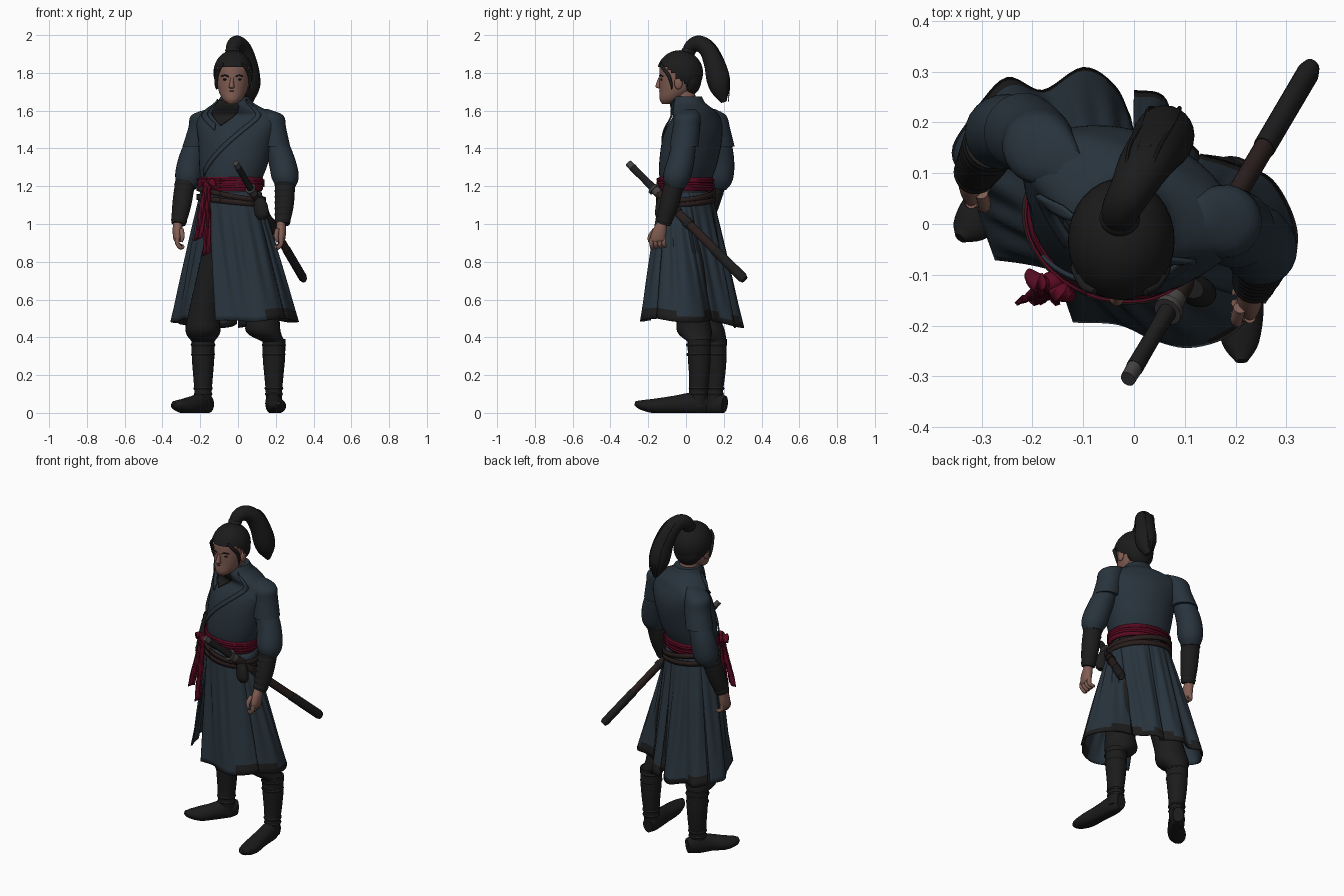
import bpy, bmesh
from math import sin, cos, pi, radians
from mathutils import Vector

old = bpy.data.objects.get("Cube")
if old:
    bpy.data.objects.remove(old, do_unlink=True)


def material(name, r, g, b):
    m = bpy.data.materials.new(name)
    m.use_nodes = True
    m.diffuse_color = (r, g, b, 1)
    node = m.node_tree.nodes["Principled BSDF"]
    node.inputs["Base Color"].default_value = (r, g, b, 1)
    node.inputs["Roughness"].default_value = 0.9
    return m


BLUE = material("blue_cloth", .021, .033, .045)
DARK = material("dark_cloth", .012, .012, .012)
BOOT = material("boot_leather", .011, .011, .011)
HAIR = material("black_hair", .011, .011, .011)
RED = material("red_sash", .10, .003, .015)
SKIN = material("skin", .22, .11, .085)
BROWN = material("brown_leather", .022, .013, .012)
METAL = material("dull_metal", .06, .053, .053)

YAW = radians(-22)   # the body is turned towards its right


def finish(name, bm, *mats, angle=40):
    bmesh.ops.recalc_face_normals(bm, faces=bm.faces[:])
    mesh = bpy.data.meshes.new(name)
    for f in bm.faces:
        f.smooth = True
    bm.to_mesh(mesh)
    bm.free()
    mesh.set_sharp_from_angle(angle=radians(angle))
    for m in mats:
        mesh.materials.append(m)
    ob = bpy.data.objects.new(name, mesh)
    bpy.context.scene.collection.objects.link(ob)
    return ob


def smooth(points, steps=4):
    """Catmull-Rom resampling of x, y, z, width, depth stations."""
    pts = [Vector(p if len(p) == 5 else (*p, p[-1])) for p in points]
    pts = [pts[0] * 2 - pts[1]] + pts + [pts[-1] * 2 - pts[-2]]
    out = []
    for a, b, c, d in zip(pts, pts[1:], pts[2:], pts[3:]):
        for i in range(steps):
            t = i / steps
            out.append(b + (c - a) * (t / 2) + (a * 2 - b * 5 + c * 4 - d) * (t * t / 2)
                       + (b * 3 - a - c * 3 + d) * (t ** 3 / 2))
    return out + [pts[-2]]


def loft(name, points, mat, yaw=None, sides=24, steps=4, floor=False):
    """Elliptical rings along a path: level if yaw is given, else square to the path."""
    st = smooth(points, steps)
    bm = bmesh.new()
    rings = []
    for i, s in enumerate(st):
        if yaw is None:
            tan = (st[min(i + 1, len(st) - 1)].to_3d() - st[max(i - 1, 0)].to_3d()).normalized()
            u = Vector((1, 0, 0))
            u = (u - tan * u.dot(tan)).normalized()
            w = tan.cross(u)
        else:
            u, w = Vector((cos(yaw), sin(yaw), 0)), Vector((-sin(yaw), cos(yaw), 0))
        ring = []
        for k in range(sides):
            a = 2 * pi * k / sides
            co = s.to_3d() + u * (cos(a) * max(s[3], .002)) + w * (sin(a) * max(s[4], .002))
            if floor:
                co.z = max(co.z, 0)
            ring.append(bm.verts.new(co))
        rings.append(ring)
    for p, q in zip(rings, rings[1:]):
        for k in range(sides):
            n = (k + 1) % sides
            bm.faces.new((p[k], p[n], q[n], q[k]))
    bm.faces.new(rings[0])
    bm.faces.new(rings[-1])
    return finish(name, bm, mat)


def sheet(name, f, nu, nv, *mats, thick=.008, trim=None):
    """Cloth sheet from f(u, v); trim(u, v) picks faces of the second colour."""
    bm = bmesh.new()
    vs = [[bm.verts.new(f(i / nu, j / nv)) for j in range(nv + 1)] for i in range(nu + 1)]
    for i in range(nu):
        for j in range(nv):
            face = bm.faces.new((vs[i][j], vs[i + 1][j], vs[i + 1][j + 1], vs[i][j + 1]))
            if trim and trim((i + .5) / nu, (j + .5) / nv):
                face.material_index = 1
    ob = finish(name, bm, *mats)
    mod = ob.modifiers.new("thickness", "SOLIDIFY")
    mod.thickness, mod.offset = thick, 0
    return ob


def ball(name, centre, radii, mat, cut=None):
    bm = bmesh.new()
    bmesh.ops.create_uvsphere(bm, u_segments=32, v_segments=24, radius=1)
    for v in bm.verts:
        v.co = Vector(c + r * p for c, r, p in zip(centre, radii, v.co))
    if cut:
        gone = [f for f in bm.faces if cut(f.calc_center_median())]
        bmesh.ops.delete(bm, geom=gone, context="FACES")
    return finish(name, bm, mat)


def around(cx, cy, rx, ry, theta, z):
    """Point on a turned ellipse; theta is 0 at the front and grows to the left."""
    x, y = rx * sin(theta), -ry * cos(theta)
    return Vector((cx + x * cos(YAW) - y * sin(YAW), cy + x * sin(YAW) + y * cos(YAW), z))


# Torso
TORSO = [(-.038, 0, 1.13, .16, .125), (-.038, -.003, 1.22, .165, .13),
         (-.025, .01, 1.31, .185, .147), (-.012, .03, 1.43, .205, .15),
         (-.007, .045, 1.51, .222, .133), (-.007, .055, 1.57, .222, .1),
         (-.01, .038, 1.605, .165, .1), (-.015, .012, 1.64, .1, .09), (-.018, .008, 1.675, .075, .075)]
loft("tunic_body", TORSO, BLUE, YAW, 40)
BODY = smooth(TORSO)


def on_body(deg, z, off):
    for p, q in zip(BODY, BODY[1:]):
        if p.z <= z <= q.z:
            break
    s = p.lerp(q, (z - p.z) / (q.z - p.z))
    return around(s.x, s.y, s[3] + off, s[4] + off, radians(deg), z)


# Crossed collar over a dark undershirt
def undershirt(u, v):
    return on_body(-10 - 42 * v * (1 - u) + 45 * v * u, 1.52 + .135 * v, .004)


sheet("undershirt", undershirt, 10, 10, DARK, thick=.005)
sheet("left_lapel", lambda u, v: on_body(62 - 100 * u, 1.66 - .37 * u - .035 * v, .008), 24, 3, BLUE)
sheet("right_lapel", lambda u, v: on_body(-70 + 52 * u, 1.66 - .13 * u - .035 * v, .006), 14, 3, BLUE)


# Skirt panels hang from the waist to an uneven, worn hem
def skirt_panel(name, waist, hem, worn):
    line = smooth([(*p, 0) for p in hem], 6)
    n = len(line) - 1

    def point(u, v):
        th = radians(waist[0] + (waist[1] - waist[0]) * u)
        top = around(-.038, 0, .163, .128, th, 1.17)
        out = around(0, 0, 1, 1, th, 0) * (.006 * sin(u * n) * sin(pi * v))
        return top.lerp(line[round(u * n)].to_3d(), v) + out

    sheet(name, point, n, 24, BLUE, DARK,
          trim=lambda u, v: v > .935 - .035 * sin(u * 8 + 1) and u > worn)


skirt_panel("skirt_front_panel", (-30, 70),
            [(-.12, -.19, .49), (-.03, -.195, .49), (.04, -.225, .485), (.11, -.24, .485),
             (.19, -.215, .495), (.25, -.15, .5)], .7)
skirt_panel("skirt_left_panel", (68, 125),
            [(.255, -.155, .5), (.31, -.07, .485), (.315, 0, .48), (.27, .085, .48),
             (.2, .115, .49), (.13, .135, .49)], 0)
skirt_panel("skirt_back_panel", (123, 182),
            [(.125, .14, .485), (.08, .19, .475), (.055, .25, .46), (0, .26, .45)], 0)
skirt_panel("skirt_right_back_panel", (180, 252),
            [(-.01, .21, .47), (-.04, .27, .455), (-.1, .305, .45), (-.18, .26, .46),
             (-.25, .285, .46), (-.31, .225, .47)], 0)
skirt_panel("skirt_right_panel", (250, 345),
            [(-.315, .215, .475), (-.355, .14, .48), (-.315, .06, .485), (-.295, 0, .495), (-.27, -.07, .5)], 2)

# Sash, belts, bow and tails
loft("sash", [(-.038, -.002, 1.175, .168, .134), (-.038, -.002, 1.19, .175, .14),
              (-.038, -.002, 1.235, .177, .142), (-.038, -.002, 1.25, .168, .136)], RED, YAW, 40)
for i in range(3):
    sheet("sash_fold", lambda u, v: around(-.038, -.002, .18, .146, 2 * pi * u,
          1.19 + .018 * i + .012 * v + .006 * sin(2 * pi * u + i)), 40, 1, RED, thick=.005)
for name, z, slant in (("upper_belt", 1.145, .035), ("lower_belt", 1.11, .02)):
    sheet(name, lambda u, v: around(-.037, 0, .184, .149, 2 * pi * u,
          z - slant * sin(2 * pi * u) + .028 * v), 40, 1, BROWN, thick=.009)
ball("bow_knot", (-.16, -.115, 1.21), (.026, .022, .028), RED)
for s in (-1, 1):
    loft("bow_loop", [(-.16, -.115, 1.21, .012, .01), (-.165 + .022 * s, -.125 - .01 * s, 1.225, .022, .016),
                      (-.165 + .042 * s, -.12 - .02 * s, 1.20, .01, .014)], RED)


def tail(name, x, length, width, drift):
    sheet(name, lambda u, v: (x + drift * v + width * (u - .5) * (.6 + .4 * v),
                              -.125 - .025 * v + .008 * sin(u * 7 + v * 5),
                              1.20 - length * v + .02 * v * u), 6, 14, RED)


tail("long_tail", -.158, .37, .04, -.008)
tail("short_tail", -.17, .29, .045, -.04)


# Arms: cap sleeve, full sleeve, wrapped bracer and hand
def arm(side, cap, sleeve, bracer, hand):
    loft(side + "_cap_sleeve", cap, BLUE, YAW)
    loft(side + "_sleeve", sleeve, BLUE)
    loft(side + "_bracer", bracer, DARK)
    top, end = Vector(bracer[0]), Vector(bracer[-1])
    for i in range(7):
        c = top.lerp(end, .08 + i * .14)
        d = (end - top) * .045
        wrap = Vector((0, 0, 0, .004))
        loft(side + "_bracer_wrap", [c - d, c + wrap, c + d], DARK, steps=2)
    x, y, z = hand
    loft(side + "_palm", [(x, y + .02, z + .075, .024, .026), (x, y + .005, z + .03, .026, .037),
                          (x, y - .005, z - .01, .022, .04), (x, y - .005, z - .025, .014, .034)], SKIN)
    inward = -.02 if x > 0 else .02
    for i in range(4):
        fy = y - .038 + .022 * i
        loft(side + "_finger", [(x, fy, z - .005, .012), (x, fy, z - .035, .012),
                                (x + inward, fy + .004, z - .058 + .004 * i, .010),
                                (x + inward * 1.6, fy + .006, z - .045, .007)], SKIN, sides=10)
    loft(side + "_thumb", [(x + inward, y - .02, z + .04, .013), (x + inward * 1.3, y - .045, z + .005, .012),
                           (x + inward, y - .05, z - .025, .007)], SKIN, sides=10)


arm("left", [(.125, .02, 1.61, .03), (.172, .008, 1.575, .068), (.182, .002, 1.51, .073), (.2, -.01, 1.41, .077)],
    [(.19, -.005, 1.46, .06), (.23, -.025, 1.34, .07), (.25, -.05, 1.25, .072), (.25, -.06, 1.2, .054)],
    [(.25, -.06, 1.22, .053), (.245, -.09, 1.1, .05), (.235, -.12, 1.0, .038)], (.228, -.145, .93))
arm("right", [(-.13, .12, 1.61, .03), (-.18, .145, 1.575, .068), (-.19, .16, 1.51, .073), (-.217, .18, 1.41, .078)],
    [(-.205, .175, 1.46, .06), (-.245, .185, 1.34, .07), (-.262, .178, 1.25, .072), (-.275, .165, 1.2, .054)],
    [(-.28, .16, 1.22, .053), (-.298, .125, 1.1, .05), (-.315, .095, 1.0, .038)], (-.32, .08, .93))


# Legs: loose trousers tucked in tall boots
def leg(side, x, y, knee, foot, turn):
    kx, ky = knee
    loft(side + "_trouser_leg", [(kx * .35 - .035, 0, 1.1, .085), (kx * .7 - .01, ky * .4, .8, .085),
                                 (kx, ky * .8, .53, .085), (kx * 1.03, ky, .43, .092), (x, y, .375, .058)], DARK, 0)
    loft(side + "_boot_shaft", [(x, y - .005, .03, .042, .045), (x, y - .005, .11, .043, .048),
                                (x, y, .2, .051, .054), (x, y, .29, .059, .06),
                                (x, y, .39, .061, .061)], BOOT, turn)
    for z, r in ((.1, .048), (.13, .05), (.31, .062), (.36, .064)):
        loft(side + "_boot_strap", [(x, y - .003, z - .008, r - .004, r), (x, y - .003, z, r, r + .003),
                                    (x, y - .003, z + .008, r - .004, r)], DARK, turn, steps=1)
    sizes = ((.045, .03, .045), (.05, .044, .06), (.043, .046, .048),
             (.036, .05, .04), (.042, .036, .026), (.052, .012, .012))
    loft(side + "_boot_foot", [(*p, *s) for p, s in zip(foot, sizes)], BOOT, floor=True)


leg("left", .19, .07, (.13, .045), [(.185, .11), (.188, .05), (.195, -.06), (.205, -.16),
                                   (.21, -.235), (.212, -.27)], 0)
leg("right", -.185, .155, (-.18, .115), [(-.152, .205), (-.185, .155), (-.235, .085), (-.285, .035),
                                        (-.325, -.008), (-.342, -.028)], -pi / 4)

# Head and face
loft("neck", [(-.018, .01, 1.6, .056), (-.022, -.015, 1.72, .056)], SKIN, 0)
loft("face", [(-.032, -.1, 1.635, .022, .026), (-.03, -.08, 1.66, .052, .06), (-.027, -.05, 1.71, .077, .09),
              (-.024, -.038, 1.78, .087, .104), (-.024, -.035, 1.85, .085, .1),
              (-.024, -.03, 1.9, .04, .05)], SKIN, radians(-8))
loft("nose", [(-.031, -.138, 1.775, .008, .008), (-.033, -.143, 1.745, .011, .014),
              (-.034, -.143, 1.725, .015, .018), (-.033, -.135, 1.717, .008, .008)], SKIN, 0, 12)
for s in (-1, 1):
    x = -.031 + .036 * s
    ball("eye", (x, -.129, 1.765), (.014, .007, .005), DARK)
    loft("eyebrow", [(x - .02 * s, -.138, 1.779, .003), (x, -.137, 1.787, .004),
                     (x + .022 * s, -.122, 1.782, .003)], HAIR, sides=8)
    ball("ear", (-.024 + .088 * s, -.04, 1.745), (.012, .022, .032), SKIN)
    loft("moustache", [(-.032, -.14, 1.705, .003), (-.032 + .02 * s, -.132, 1.7, .003),
                       (-.032 + .03 * s, -.12, 1.688, .002)], HAIR, sides=8)
    loft("front_lock", [(-.027 + .05 * s, -.133, 1.85, .006), (-.027 + .07 * s, -.122, 1.825, .009),
                        (-.026 + .086 * s, -.095, 1.79, .01), (-.026 + .09 * s, -.08, 1.75, .008),
                        (-.026 + .086 * s, -.075, 1.71, .002)], HAIR, sides=10)
ball("mouth", (-.033, -.133, 1.69), (.017, .006, .003), BROWN)
ball("chin_beard", (-.032, -.119, 1.65), (.014, .012, .012), HAIR)

# Hair cap and high ponytail
ball("hair_cap", (-.025, -.032, 1.8), (.105, .122, .12), HAIR,
     lambda c: c.z < 1.825 - max(0, c.y + .1) * .9)
ball("hair_nape", (-.024, .02, 1.77), (.085, .062, .09), HAIR)
ball("hair_tie", (-.028, .012, 1.918), (.04, .036, .022), DARK)
loft("ponytail", [(-.03, .01, 1.9, .034), (-.025, .03, 1.94, .038), (-.005, .068, 1.955, .043),
                  (.02, .115, 1.925, .052, .047), (.045, .15, 1.85, .057, .055), (.058, .17, 1.77, .06, .062),
                  (.064, .182, 1.71, .05, .05), (.07, .2, 1.645, .01, .015)], HAIR)
for i in range(4):
    a = -.03 + .02 * i
    loft("loose_strand", [(a * .6, .07, 1.995 - abs(a) * .3, .003), (.02 + a, .15, 1.95, .004),
                          (.05 + a, .2, 1.84, .005), (.06 + a, .228, 1.74, .004),
                          (.068 + a * .5, .225, 1.65 + .01 * i, .001)], HAIR, sides=6)

# Sword at the left hip, measured along its axis
POMMEL, TIP = Vector((-.012, -.305, 1.322)), Vector((.35, .31, .705))


def along(name, spans, mat, sides=16):
    loft(name, [(*POMMEL.lerp(TIP, t), a, b) for t, a, b in spans], mat, sides=sides, steps=1)


along("sword_pommel", [(0, .015, .018), (.04, .016, .019)], METAL)
along("sword_grip", [(.035, .017, .02), (.13, .016, .019), (.22, .018, .021)], DARK)
along("sword_guard", [(.215, .028, .034), (.228, .028, .034)], METAL)
along("scabbard_mouth", [(.228, .021, .024), (.26, .021, .024)], METAL)
along("scabbard", [(.26, .02, .024), (.6, .02, .024), (.8, .02, .024)], BROWN)
along("scabbard_end", [(.74, .022, .026), (.98, .022, .027), (1, .016, .02)], DARK)
for t in (.4, .5):
    along("scabbard_cord", [(t, .024, .028), (t + .03, .024, .028)], DARK)
loft("belt_pouch", [(.11, -.125, 1.14, .028, .02), (.12, -.13, 1.1, .038, .028),
                    (.125, -.132, 1.05, .038, .03), (.127, -.13, 1.025, .022, .018)], DARK, YAW)
